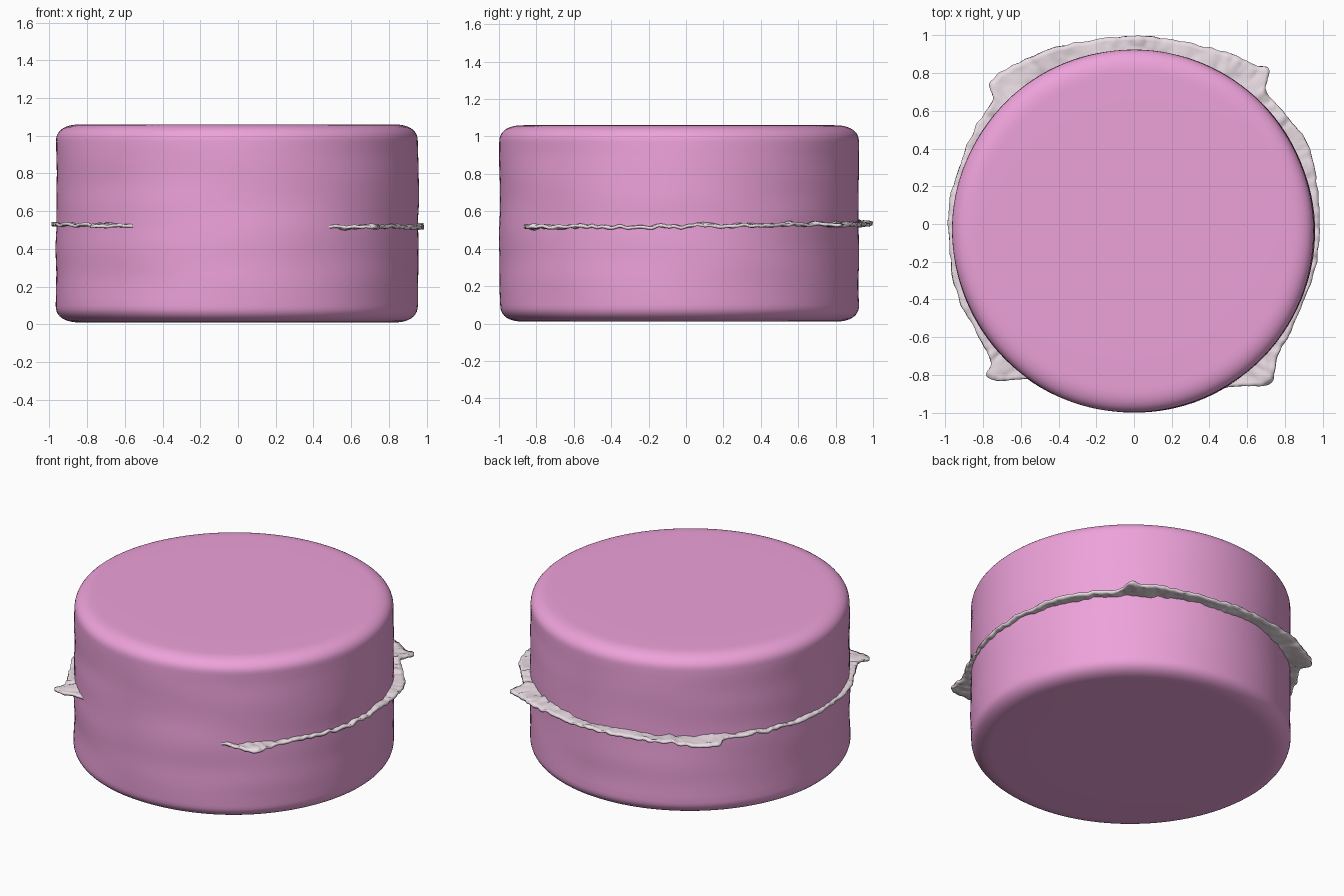
import bpy, bmesh, math
from mathutils import Vector, noise

if "Cube" in bpy.data.objects:
    bpy.data.objects.remove(bpy.data.objects["Cube"])

CX, CY, R = -0.004, -0.037, 0.96


def material(name, color):
    m = bpy.data.materials.new(name)
    m.diffuse_color = color
    m.use_nodes = True
    m.node_tree.nodes["Principled BSDF"].inputs["Base Color"].default_value = m.diffuse_color
    return m


def make_object(name, bm, mat):
    bmesh.ops.recalc_face_normals(bm, faces=bm.faces)
    mesh = bpy.data.meshes.new(name)
    bm.to_mesh(mesh)
    bm.free()
    for p in mesh.polygons:
        p.use_smooth = True
    mesh.materials.append(mat)
    ob = bpy.data.objects.new(name, mesh)
    bpy.context.collection.objects.link(ob)
    return ob


def bridge(bm, a, b):
    n = len(a)
    for i in range(n):
        bm.faces.new((a[i], a[(i + 1) % n], b[(i + 1) % n], b[i]))


# Rounded drum body: lathe profile with a softly rippled side
def body():
    z0, z1, rw, rh = 0.01, 1.06, 0.13, 0.09
    prof = [(r, z0) for r in (0.3, 0.6)]
    arc = [math.radians(90 * k / 10) for k in range(11)]
    curve = lambda t: max(t, 0) ** 0.85
    prof += [(R - rw + rw * curve(math.sin(a)), z0 + rh - rh * curve(math.cos(a))) for a in arc]
    zs, ze = z0 + rh, z1 - rh
    prof += [(R, zs + (ze - zs) * k / 20) for k in range(1, 20)]
    prof += [(R - rw + rw * curve(math.cos(a)), z1 - rh + rh * curve(math.sin(a))) for a in arc]
    prof += [(r, z1) for r in (0.6, 0.3)]
    bm = bmesh.new()
    n, rings = 128, []
    for r, z in prof:
        ring = []
        for i in range(n):
            a = 2 * math.pi * i / n
            c, s = math.cos(a), math.sin(a)
            w = 0.006 * noise.noise(Vector((c * 1.5, s * 1.5, z * 6))) * (r / R) ** 4
            ring.append(bm.verts.new((CX + (r + w) * c, CY + (r + w) * s, z)))
        if rings:
            bridge(bm, rings[-1], ring)
        rings.append(ring)
    bm.faces.new(rings[0])
    bm.faces.new(rings[-1])
    return make_object("drum_body", bm, material("pink", (0.85, 0.36, 0.70, 1)))


# Crumpled thin sheet edge sticking out around the middle
OUTLINE = [(0.42, -0.87), (0.56, -0.86), (0.71, -0.85), (0.74, -0.79), (0.76, -0.70),
           (0.83, -0.57), (0.91, -0.38), (0.97, -0.2), (0.985, 0), (0.97, 0.2),
           (0.93, 0.4), (0.86, 0.51), (0.77, 0.62), (0.70, 0.71), (0.715, 0.82),
           (0.65, 0.84), (0.57, 0.88), (0.4, 0.935), (0.15, 0.985), (0, 0.995),
           (-0.15, 0.985), (-0.4, 0.94), (-0.6, 0.86), (-0.76, 0.76), (-0.75, 0.66),
           (-0.83, 0.53), (-0.91, 0.35), (-0.97, 0.15), (-0.985, 0), (-0.965, -0.25),
           (-0.92, -0.42), (-0.82, -0.6), (-0.76, -0.73), (-0.78, -0.80), (-0.72, -0.83),
           (-0.56, -0.82), (-0.4, -0.83), (0, -0.86)]


def spline(pts, steps):
    out, n = [], len(pts)
    for i in range(n):
        p0, p1, p2, p3 = (Vector(pts[(i + k) % n]) for k in (-1, 0, 1, 2))
        for k in range(steps):
            t = k / steps
            out.append(0.5 * (2 * p1 + (p2 - p0) * t + (2 * p0 - 5 * p1 + 4 * p2 - p3) * t * t
                              + (3 * p1 - p0 - 3 * p2 + p3) * t ** 3))
    return out


def sheet():
    bm = bmesh.new()
    prev = None
    center = Vector((CX, CY))
    edge = spline(OUTLINE, 14)
    for k in range(9):
        f = k / 8
        ring = []
        for p in edge:
            d = p - center
            inner = center + d.normalized() * min(0.85, d.length - 0.04)
            q = inner.lerp(p, f)
            jag = 0.008 * f * noise.noise(Vector((p.x * 18, p.y * 18, 3)))
            q += d.normalized() * jag
            z = 0.527 + 0.008 * q.y - 0.006 * q.x
            z += 0.012 * noise.noise(Vector((q.x * 7, q.y * 7, 0)))
            z += 0.012 * noise.noise(Vector((q.x * 24, q.y * 24, 5)))
            ring.append(bm.verts.new((q.x, q.y, z)))
        if prev:
            bridge(bm, prev, ring)
        prev = ring
    ob = make_object("crumpled_sheet_edge", bm, material("pale_pink", (0.82, 0.72, 0.77, 1)))
    mod = ob.modifiers.new("thickness", 'SOLIDIFY')
    mod.thickness = 0.016
    mod.offset = 0
    return ob


body()
sheet()
